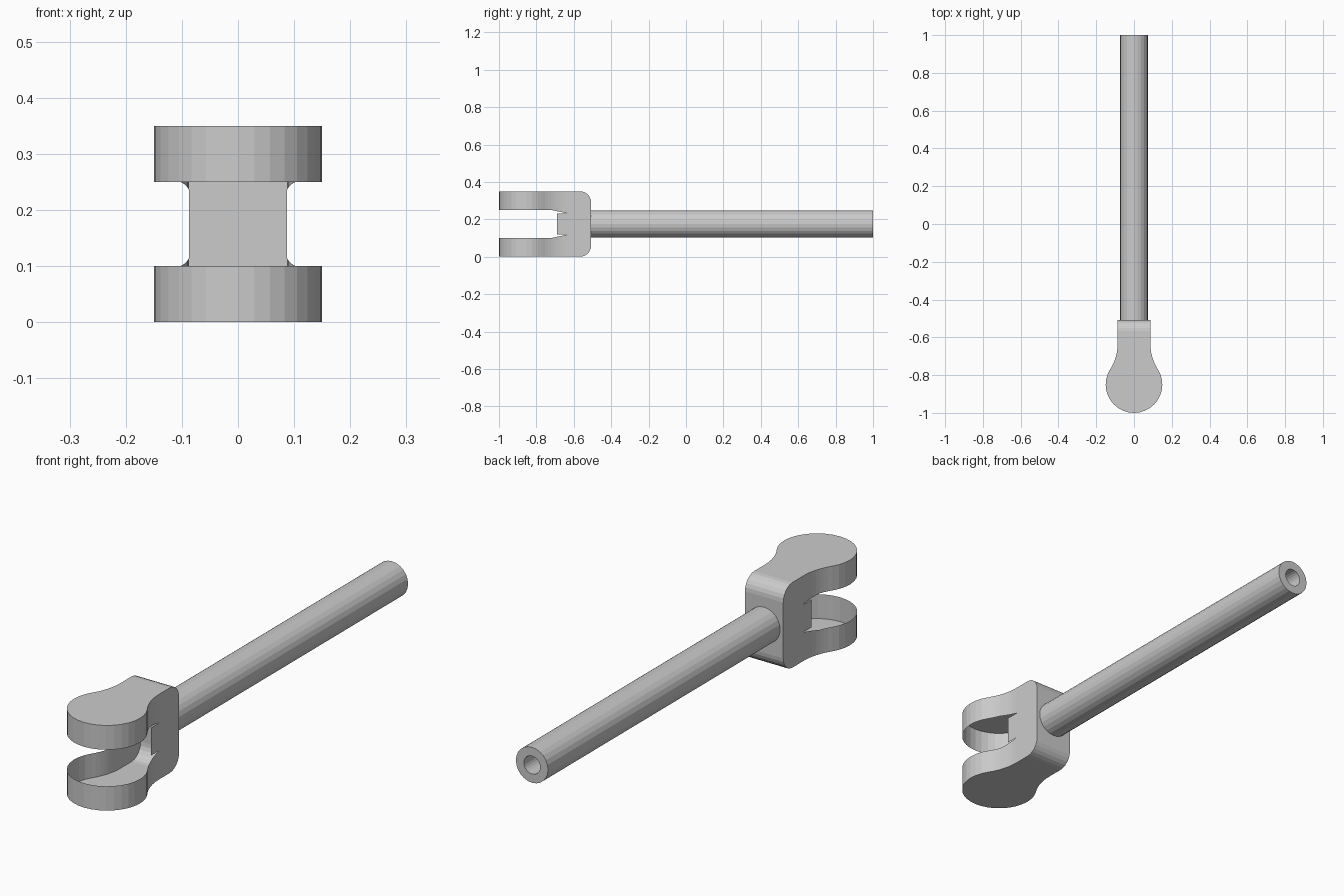
import bpy, bmesh, math

if "Cube" in bpy.data.objects:
    bpy.data.objects.remove(bpy.data.objects["Cube"])

MID = 0.175          # half height, mirror plane of the fork
W = 0.087            # half width of the block
BACK, NECK = -0.507, -0.637
LOBE_Y, LOBE_R = -0.85, 0.15
LIP = 0.118          # slot edge height at the neck


def finish(name, bm):
    bmesh.ops.remove_doubles(bm, verts=bm.verts, dist=1e-5)
    bmesh.ops.recalc_face_normals(bm, faces=bm.faces)
    mesh = bpy.data.meshes.new(name)
    bm.to_mesh(mesh)
    bm.free()
    obj = bpy.data.objects.new(name, mesh)
    bpy.context.collection.objects.link(obj)
    return obj


def face(bm, pts):
    return bm.faces.new([bm.verts.new(p) for p in pts])


# Plan outline of one fork arm: concave neck fillet, then round lobe
d = NECK - LOBE_Y
fr = (W * W + d * d - LOBE_R ** 2) / (2 * (LOBE_R - W))
a0 = math.atan2(d, W + fr)
right = []
for i in range(9):
    a = math.pi + a0 * i / 8
    right.append((W + fr + fr * math.cos(a), NECK + fr * math.sin(a)))
n = 11
for i in range(1, n + 1):
    a = a0 - (a0 + math.pi / 2) * i / n
    right.append((LOBE_R * math.cos(a), LOBE_Y + LOBE_R * math.sin(a)))
right[-1] = (0, LOBE_Y - LOBE_R)
outline = right + [(-x, y) for x, y in reversed(right[:-1])]


def wall_top(y):
    return 0.1 + (LIP - 0.1) * max(0, (y + 0.72) / (NECK + 0.72))


# Rounded rear corner of the block, as (y, z)
r = 0.06
corner = [(BACK - r + r * math.sin(t), r - r * math.cos(t))
          for t in [math.pi / 2 * i / 6 for i in range(7)]]

# Fork: thin open shell with two hollow arms
bm = bmesh.new()
for flip in (False, True):
    def zz(z):
        return 2 * MID - z if flip else z
    plate = [(W, BACK - r)] + outline + [(-W, BACK - r)]
    face(bm, [(x, y, zz(0)) for x, y in plate])
    for (x1, y1), (x2, y2) in zip(outline, outline[1:]):
        face(bm, [(x1, y1, zz(0)), (x2, y2, zz(0)),
                  (x2, y2, zz(wall_top(y2))), (x1, y1, zz(wall_top(y1)))])
    for (y1, z1), (y2, z2) in zip(corner, corner[1:]):
        face(bm, [(-W, y1, zz(z1)), (W, y1, zz(z1)),
                  (W, y2, zz(z2)), (-W, y2, zz(z2))])
# Rear wall
face(bm, [(-W, BACK, r), (W, BACK, r),
          (W, BACK, 2 * MID - r), (-W, BACK, 2 * MID - r)])
# Block sides with the small tab reaching into the slot
low = [(-0.69, LIP), (NECK, LIP), (NECK, 0)] + corner
side = low + [(y, 2 * MID - z) for y, z in reversed(low)]
for x in (W, -W):
    face(bm, [(x, y, z) for y, z in side])
finish("fork", bm)

# Rod: hollow tube
bm = bmesh.new()
N = 24
section = [(0.073, BACK), (0.073, 1.0), (0.037, 1.0), (0.037, BACK)]
for i in range(N):
    a, b = (2 * math.pi * k / N for k in (i, i + 1))
    for (r1, y1), (r2, y2) in zip(section, section[1:]):
        face(bm, [(rr * math.cos(t), y, MID + rr * math.sin(t))
                  for rr, y, t in ((r1, y1, a), (r2, y2, a), (r2, y2, b), (r1, y1, b))])
finish("rod", bm)
